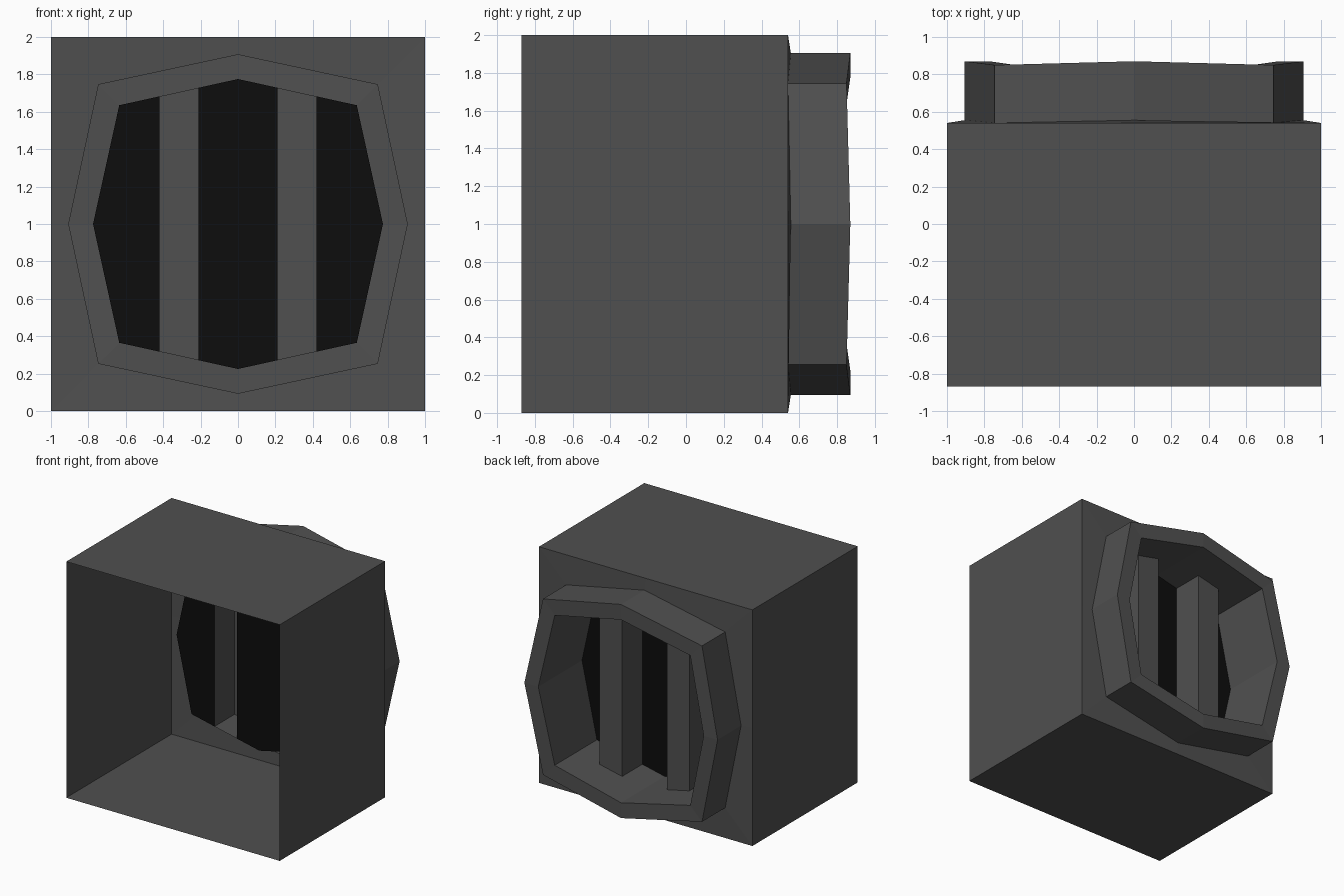
import bpy

if "Cube" in bpy.data.objects:
    bpy.data.objects.remove(bpy.data.objects["Cube"])

def material(name, v):
    m = bpy.data.materials.new(name)
    m.diffuse_color = (v, v, v, 1)
    m.use_nodes = True
    m.node_tree.nodes["Principled BSDF"].inputs["Base Color"].default_value = m.diffuse_color
    return m

grey = material("dark_grey", 0.08)
black = material("near_black", 0.004)

def make(name, verts, faces, mat):
    me = bpy.data.meshes.new(name)
    me.from_pydata(verts, [], faces)
    me.materials.append(mat)
    ob = bpy.data.objects.new(name, me)
    bpy.context.collection.objects.link(ob)
    return ob

DIRS = [(1, 0), (1, 1), (0, 1), (-1, 1), (-1, 0), (-1, -1), (0, -1), (1, -1)]

def loop(axis_r, diag_r, axis_y, diag_y):
    """Eight points around the y axis; axis and corner points have own radius and depth."""
    pts = []
    for k, (dx, dz) in enumerate(DIRS):
        r, y = (diag_r, diag_y) if k % 2 else (axis_r, axis_y)
        pts.append((dx * r, y, 1 + dz * r))
    return pts

# Open-fronted housing: shell, back wall, raised rim and recessed tube
P, B = 0.285, 0.555           # panel depth, bar face depth
loops = [
    loop(1, 1, -0.87, -0.87),
    loop(1, 1, 0.54, 0.54),
    loop(0.905, 0.745, 0.555, 0.54),
    loop(0.905, 0.745, 0.87, 0.85),
    loop(0.775, 0.635, 0.87, 0.85),
    loop(0.775, 0.635, P, P),
]
verts = [p for l in loops for p in l]
faces = []
for i in range(len(loops) - 1):
    for k in range(8):
        n = (k + 1) % 8
        a, b = i * 8, i * 8 + 8
        faces.append((a + k, b + k, b + n, a + n))
make("housing", verts, faces, grey)

def half_height(x):
    """Half height of the inner octagon at x."""
    x = abs(x)
    if x <= 0.635:
        return 0.775 - x * 0.14 / 0.635
    return 0.635 * (0.775 - x) / 0.14

# Black panels between the bars
def panel(name, xs):
    top = [(x, P, 1 + half_height(x)) for x in xs]
    bottom = [(x, P, 1 - half_height(x)) for x in xs if half_height(x) > 0.001]
    bottom.sort(key=lambda p: -p[0])
    pts = top + bottom
    make(name, pts, [tuple(range(len(pts)))], black)

panel("left_panel", [-0.775, -0.635, -0.42])
panel("middle_panel", [-0.21, 0, 0.21])
panel("right_panel", [0.42, 0.635, 0.775])

# Hollow upright bars, open toward the front
def bar(name, x0, x1):
    pts = []
    for x, y in ((x0, P), (x0, B), (x1, B), (x1, P)):
        h = half_height(x)
        pts += [(x, y, 1 - h), (x, y, 1 + h)]
    make(name, pts, [(2 * i, 2 * i + 1, 2 * i + 3, 2 * i + 2) for i in range(3)], grey)

bar("left_bar", -0.42, -0.21)
bar("right_bar", 0.21, 0.42)
